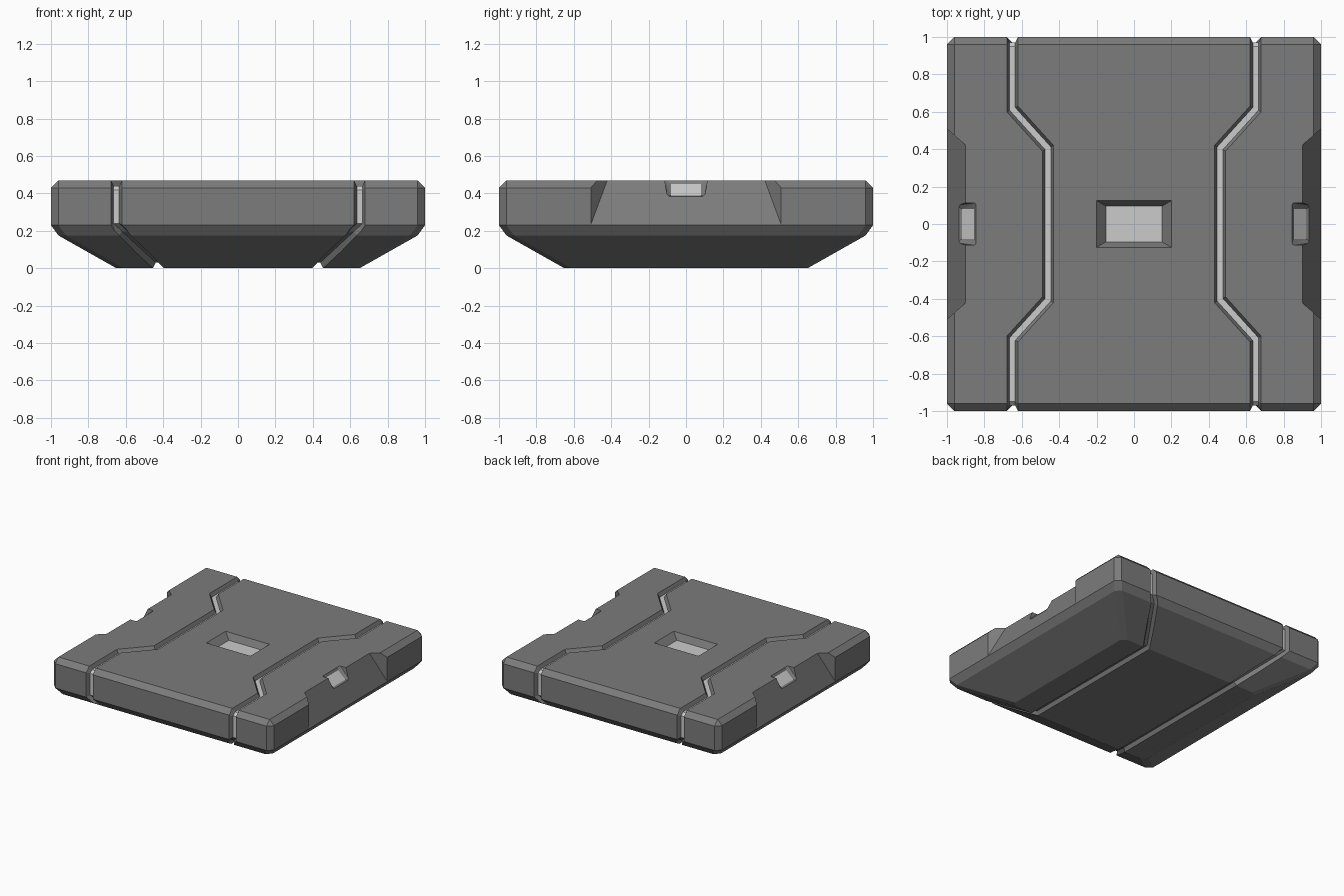
import bpy, bmesh
from mathutils import Vector

if "Cube" in bpy.data.objects:
    bpy.data.objects.remove(bpy.data.objects["Cube"])


def material(name, value):
    m = bpy.data.materials.new(name)
    m.diffuse_color = (value, value, value, 1)
    m.use_nodes = True
    m.node_tree.nodes["Principled BSDF"].inputs["Base Color"].default_value = m.diffuse_color
    return m


MATS = [material("dark_shell", 0.2), material("light_inlay", 0.65)]


def finish(name, bm):
    bmesh.ops.recalc_face_normals(bm, faces=bm.faces)
    mesh = bpy.data.meshes.new(name)
    bm.to_mesh(mesh)
    bm.free()
    for m in MATS:
        mesh.materials.append(m)
    ob = bpy.data.objects.new(name, mesh)
    bpy.context.collection.objects.link(ob)
    return ob


def hull(name, points, light_dir=None):
    """Convex solid; faces pointing along light_dir get the light material."""
    bm = bmesh.new()
    for p in sorted(set(points)):
        bm.verts.new(p)
    bmesh.ops.convex_hull(bm, input=bm.verts)
    bmesh.ops.dissolve_limit(bm, angle_limit=0.01, verts=bm.verts, edges=bm.edges)
    bmesh.ops.recalc_face_normals(bm, faces=bm.faces)
    if light_dir:
        d = Vector(light_dir).normalized()
        for f in bm.faces:
            if f.normal.dot(d) > 0.97:
                f.material_index = 1
    return finish(name, bm)


# Slab body: chamfered square rings (half size, corner cut, height)
rings = [(0.65, 0.04, 0), (0.96, 0.04, 0.175), (1, 0.04, 0.23),
         (1, 0.04, 0.43), (0.96, 0, 0.47)]
pts = []
for h, c, z in rings:
    for sx in (-1, 1):
        for sy in (-1, 1):
            pts += [(sx * h, sy * (h - c), z), (sx * (h - c), sy * h, z)]
body = hull("slab_body", pts)

# Groove stations on the +y half: surface point, outward (y, z), width slope in y
half = [((0.46, 0.405, 0.47), (0, 1), -0.5),
        ((0.65, 0.615, 0.47), (0, 1), -0.5),
        ((0.65, 0.96, 0.47), (0.41, 1), 0),
        ((0.65, 1.0, 0.43), (1, 0.41), 0),
        ((0.65, 1.0, 0.23), (1, -0.33), 0),
        ((0.605, 0.96, 0.175), (0.75, -0.75), 0),
        ((0.425, 0.65, 0.0), (0.28, -1), 0)]
loop = half + [((x, -y, z), (-ny, nz), -w) for (x, y, z), (ny, nz), w in reversed(half)]


def groove(s):
    bm = bmesh.new()
    rows = []
    for p, (ny, nz), slope in loop:
        p, n, w = Vector(p), Vector((0, ny, nz)), Vector((1, slope, 0))
        row = []
        for depth, k in ((-0.03, -0.015), (-0.03, 0.015), (0.03, 0.045), (0.03, -0.045)):
            v = p + n * depth + w * k
            row.append(bm.verts.new((s * v.x, v.y, v.z)))
        rows.append(row)
    for i, a in enumerate(rows):
        j = (i + 1) % len(rows)
        b = rows[j]
        for k in range(4):
            f = bm.faces.new((a[k], a[(k + 1) % 4], b[(k + 1) % 4], b[k]))
            if k == 0 and min(loop[i][0][2], loop[j][0][2]) > 0.2:
                f.material_index = 1
    bmesh.ops.triangulate(bm, faces=bm.faces)
    return finish("groove_cutter", bm)


# Centre pocket
cutters = [hull("pocket_cutter",
                [(sx * x, sy * y, z) for sx in (-1, 1) for sy in (-1, 1)
                 for x, y, z in ((0.15, 0.095, 0.42), (0.22, 0.137, 0.49))],
                (0, 0, -1))]

# Side recesses, edge slots and grooves on both sides
recess = [(0.8875, 0.41, 0.5), (1, 0.41, 0.23), (1.001, 0.51, 0.23),
          (1.001, 0.51, 0.5), (1.1, 0.51, 0.23), (1.1, 0.51, 0.5)]
slot = [(0.84, 0.115, 0.48), (0.855, 0.08, 0.45), (0.92, 0.08, 0.39),
        (0.95, 0.1, 0.38), (1.0, 0.115, 0.48)]
for s in (-1, 1):
    for name, shape, light in (("recess_cutter", recess, None),
                               ("slot_cutter", slot, (-0.68 * s, 0, -0.73))):
        cutters.append(hull(name, [(s * x, t * y, z) for x, y, z in shape
                                   for t in (-1, 1)], light))
    cutters.append(groove(s))

# Carve everything, bake the result, discard the cutters
for c in cutters:
    c.hide_render = True
    mod = body.modifiers.new(c.name, "BOOLEAN")
    mod.operation = "DIFFERENCE"
    mod.solver = "EXACT"
    mod.object = c
dg = bpy.context.evaluated_depsgraph_get()
baked = bpy.data.meshes.new_from_object(body.evaluated_get(dg))
body.modifiers.clear()
body.data = baked
for c in cutters:
    bpy.data.objects.remove(c)
